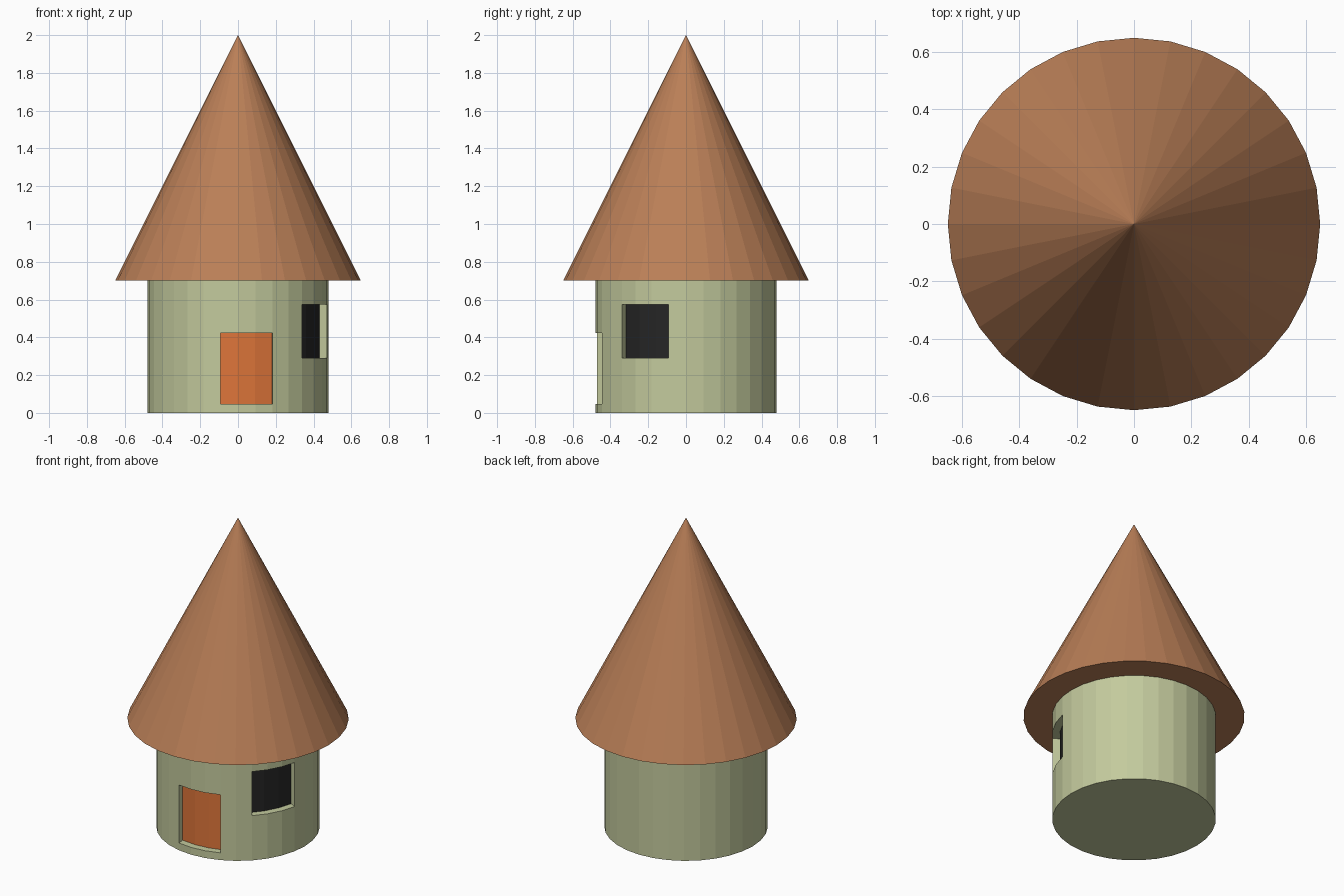
import bpy, bmesh, math
from mathutils import Vector

if "Cube" in bpy.data.objects:
    bpy.data.objects.remove(bpy.data.objects["Cube"])

SIDES = 32
STEP = 360 / SIDES
WALL_R, ROOF_R, EAVES, PEAK = 0.48, 0.65, 0.70, 2.0
RECESS = 0.045


def make_material(name, rgb):
    # sRGB bytes to linear colour
    color = [((c / 255 + 0.055) / 1.055) ** 2.4 for c in rgb] + [1]
    mat = bpy.data.materials.new(name)
    mat.use_nodes = True
    mat.diffuse_color = color
    bsdf = mat.node_tree.nodes["Principled BSDF"]
    bsdf.inputs["Base Color"].default_value = color
    bsdf.inputs["Roughness"].default_value = 0.8
    return mat


def cone_mesh(r_bottom, r_top, z0, z1):
    bm = bmesh.new()
    bmesh.ops.create_cone(bm, cap_ends=True, segments=SIDES, radius1=r_bottom,
                          radius2=r_top, depth=z1 - z0)
    bmesh.ops.translate(bm, verts=bm.verts, vec=(0, 0, (z0 + z1) / 2))
    bmesh.ops.remove_doubles(bm, verts=bm.verts, dist=1e-5)
    return bm


def finish(bm, name, mats):
    bmesh.ops.recalc_face_normals(bm, faces=bm.faces)
    mesh = bpy.data.meshes.new(name)
    bm.to_mesh(mesh)
    bm.free()
    for mat in mats:
        mesh.materials.append(mat)
    obj = bpy.data.objects.new(name, mesh)
    bpy.context.collection.objects.link(obj)


def recess(bm, first_angle, z0, z1, slot):
    """Push a patch three wall panels wide straight into the wall."""
    last_angle = first_angle + 3 * STEP
    patch = []
    for f in bm.faces:
        c = f.calc_center_median()
        angle = math.degrees(math.atan2(c.y, c.x))
        if (abs(f.normal.z) < 0.5 and z0 < c.z < z1
                and first_angle < angle < last_angle):
            patch.append(f)
    mid = math.radians((first_angle + last_angle) / 2)
    inward = Vector((-math.cos(mid), -math.sin(mid), 0)) * RECESS
    geom = bmesh.ops.extrude_face_region(bm, geom=patch)["geom"]
    left_over = [f for f in patch if f.is_valid]
    if left_over:
        bmesh.ops.delete(bm, geom=left_over, context='FACES')
    verts = [g for g in geom if isinstance(g, bmesh.types.BMVert)]
    bmesh.ops.translate(bm, verts=verts, vec=inward)
    for g in geom:
        if isinstance(g, bmesh.types.BMFace):
            g.material_index = slot


wall_green = make_material("pale green wall", (195, 202, 157))
roof_brown = make_material("brown roof", (186, 127, 87))
door_orange = make_material("orange door", (222, 117, 58))
window_black = make_material("black window", (37, 37, 37))

# Round wall with the door and window sunk into it
door_z, window_z = (0.047, 0.423), (0.29, 0.575)
wall = cone_mesh(WALL_R, WALL_R, 0, EAVES)
for z in door_z + window_z:
    bmesh.ops.bisect_plane(wall, geom=wall.verts[:] + wall.edges[:] + wall.faces[:],
                           plane_co=(0, 0, z), plane_no=(0, 0, 1))
wall.normal_update()
recess(wall, -9 * STEP, *door_z, 1)
recess(wall, -4 * STEP, *window_z, 2)
finish(wall, "round_wall", [wall_green, door_orange, window_black])

# Conical roof with wide eaves
finish(cone_mesh(ROOF_R, 0, EAVES, PEAK), "cone_roof", [roof_brown])
